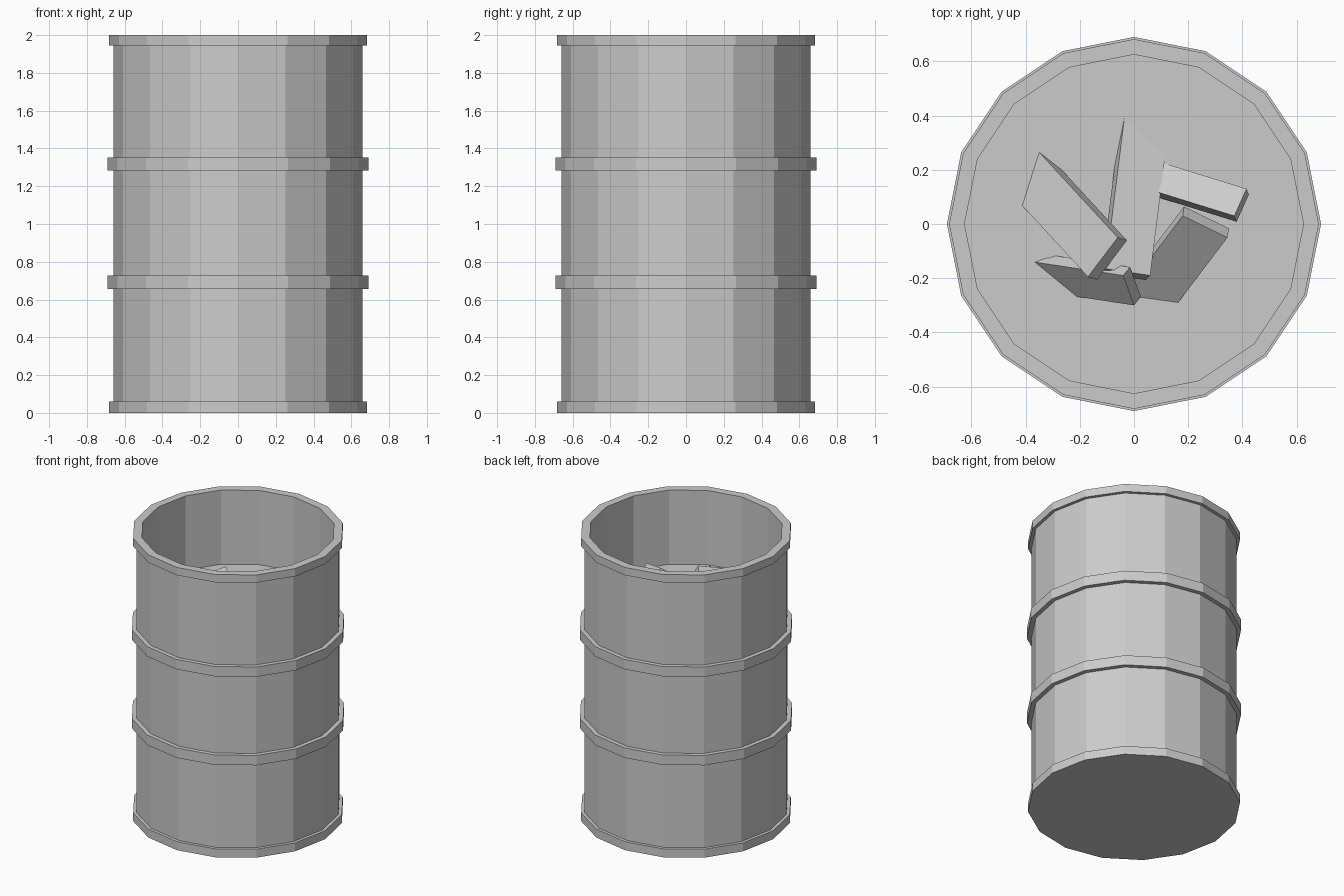
import bpy, bmesh, math
from mathutils import Vector

cube = bpy.data.objects.get("Cube")
if cube:
    bpy.data.objects.remove(cube, do_unlink=True)

SIDES = 16
FILL_Z = 1.475
INNER, WALL = 0.625, 0.66

grey = bpy.data.materials.new("light grey")
grey.use_nodes = True
colour = (0.6, 0.6, 0.6, 1)
grey.diffuse_color = colour
grey.node_tree.nodes["Principled BSDF"].inputs["Base Color"].default_value = colour


def finish(name, bm):
    bmesh.ops.recalc_face_normals(bm, faces=bm.faces)
    mesh = bpy.data.meshes.new(name)
    bm.to_mesh(mesh)
    bm.free()
    mesh.materials.append(grey)
    obj = bpy.data.objects.new(name, mesh)
    bpy.context.collection.objects.link(obj)
    return obj


def lathe(name, profile):
    """Closed (radius, height) profile turned around z into flat facets."""
    bm = bmesh.new()
    rings = []
    for r, z in profile:
        if r == 0:
            rings.append([bm.verts.new((0, 0, z))] * SIDES)
        else:
            angles = [math.tau * i / SIDES for i in range(SIDES)]
            rings.append([bm.verts.new((r * math.cos(a), r * math.sin(a), z)) for a in angles])
    for a, b in zip(rings, rings[1:] + rings[:1]):
        for i in range(SIDES):
            j = (i + 1) % SIDES
            corners = list(dict.fromkeys((a[i], a[j], b[j], b[i])))
            if len(corners) > 2:
                bm.faces.new(corners)
    return finish(name, bm)


def ring(name, inner, outer, low, high):
    return lathe(name, [(inner, low), (outer, low), (outer, high), (inner, high)])


def plank(name, a, b, run, thick):
    """Slab with raised end a-b, running down into the filling."""
    a, b, run = Vector(a), Vector(b), Vector(run) * 1.3
    normal = (b - a).cross(run).normalized()
    if normal.z < 0:
        normal.negate()
    bm = bmesh.new()
    top = [bm.verts.new(p) for p in (a, b, b + run, a + run)]
    low = [bm.verts.new(v.co - normal * thick) for v in top]
    bm.faces.new(top)
    bm.faces.new(low[::-1])
    for i in range(4):
        j = (i + 1) % 4
        bm.faces.new((top[i], low[i], low[j], top[j]))
    return finish(name, bm)


# Drum wall with the filling level inside
lathe("drum_body", [(0, 0.03), (WALL, 0.03), (WALL, 1.97), (INNER, 1.97),
                    (INNER, FILL_Z), (0, FILL_Z)])

# Rims and hoops
lathe("bottom_rim", [(0, 0), (0.682, 0), (0.682, 0.06), (0, 0.06)])
ring("top_rim", INNER, 0.682, 1.945, 2.0)
ring("lower_hoop", 0.64, 0.69, 0.657, 0.727)
ring("upper_hoop", 0.64, 0.69, 1.283, 1.353)

# Scrap planks sticking out of the filling
plank("left_plank", (-0.06, -0.05, 1.75), (-0.17, -0.195, 1.705), (-0.295, 0.32, -0.28), 0.06)
plank("middle_plank", (0.06, -0.19, 1.625), (-0.105, -0.165, 1.665), (0.055, 0.44, -0.15), 0.06)
plank("right_plank", (0.345, -0.05, 1.66), (0.18, 0.03, 1.70), (-0.22, -0.29, -0.224), 0.06)
plank("front_plank", (0, -0.3, 1.62), (-0.04, -0.19, 1.70), (-0.33, 0.05, -0.228), 0.05)
plank("back_plank", (0.415, 0.13, 1.58), (0.37, 0.03, 1.62), (-0.29, 0.09, -0.1), 0.05)
plank("flat_plank", (0.335, 0.07, 1.48), (0.335, -0.125, 1.48), (-0.515, 0, 0), 0.05)
